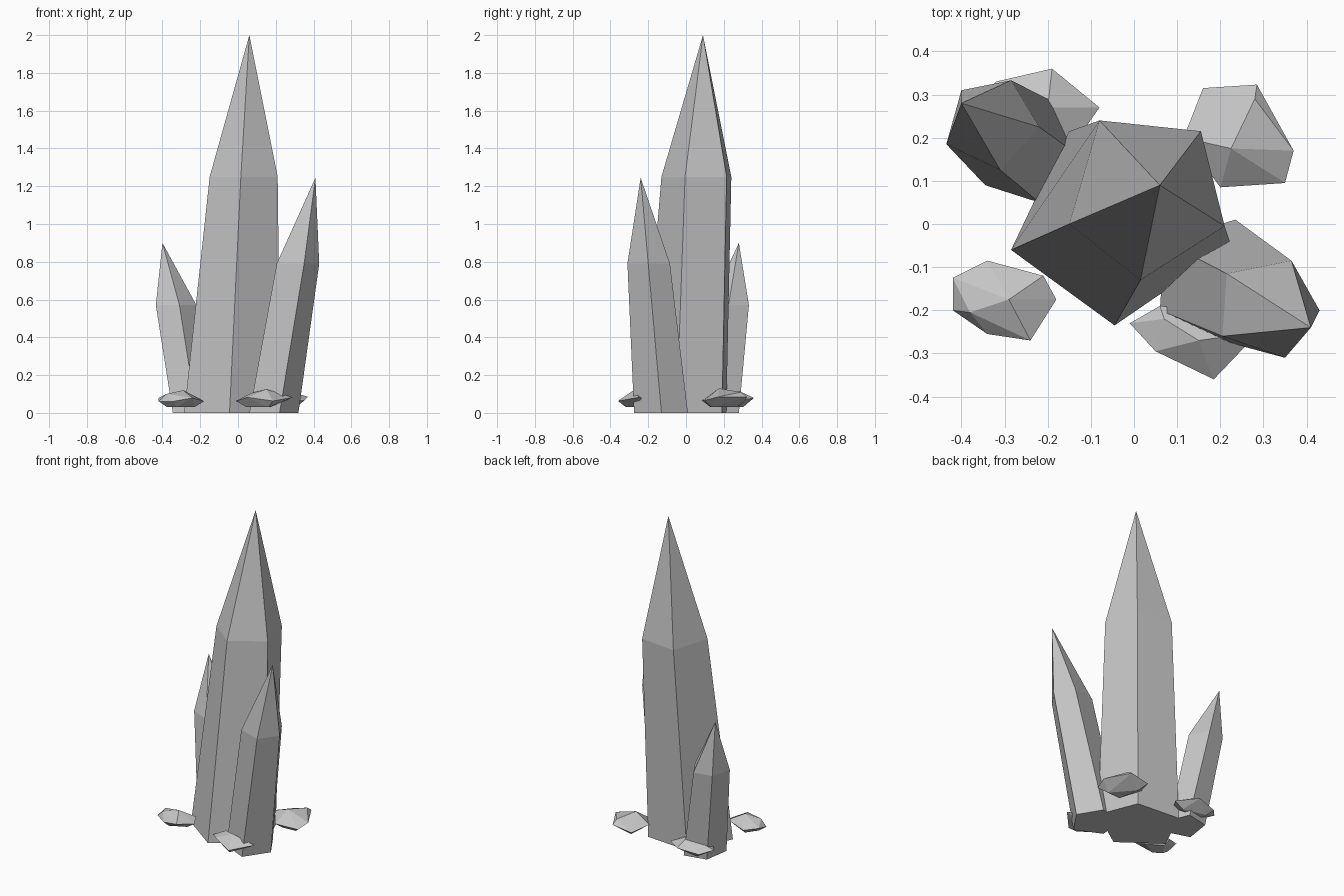
import bpy
import bmesh
from mathutils import Vector

default_cube = bpy.data.objects.get("Cube")
if default_cube:
    bpy.data.objects.remove(default_cube, do_unlink=True)

# Single stone colour
stone = bpy.data.materials.new("pale_grey_stone")
stone.use_nodes = True
colour = (0.56, 0.56, 0.56, 1)
stone.diffuse_color = colour
stone.node_tree.nodes["Principled BSDF"].inputs["Base Color"].default_value = colour


def add_object(name, bm):
    """Turn a bmesh into a flat shaded stone object."""
    bmesh.ops.recalc_face_normals(bm, faces=bm.faces[:])
    mesh = bpy.data.meshes.new(name)
    bm.to_mesh(mesh)
    bm.free()
    mesh.materials.append(stone)
    obj = bpy.data.objects.new(name, mesh)
    bpy.context.collection.objects.link(obj)
    return obj


def crystal(name, base, shoulder, shoulder_height, tip):
    """Leaning prism from a base ring to a shoulder ring, closed by a point."""
    bm = bmesh.new()
    lower = [bm.verts.new((x, y, 0)) for x, y in base]
    upper = [bm.verts.new((x, y, shoulder_height)) for x, y in shoulder]
    point = bm.verts.new(tip)
    bm.faces.new(lower)
    count = len(base)
    for i in range(count):
        j = (i + 1) % count
        bm.faces.new((lower[i], lower[j], upper[j], upper[i]))
        bm.faces.new((upper[i], upper[j], point))
    return add_object(name, bm)


def pebble(name, outline, crown, top, bottom=0.03):
    """Faceted stone: hull of a zigzag rim, crown points and a smaller underside."""
    bm = bmesh.new()
    centre = sum((Vector(p) for p in outline), Vector((0, 0))) / len(outline)
    for i, (x, y) in enumerate(outline):
        rim_height = bottom + (top - bottom) * (0.55 if i % 2 else 0.35)
        bm.verts.new((x, y, rim_height))
        if i % 2 == 0:
            under = centre.lerp(Vector((x, y)), 0.6)
            bm.verts.new((under.x, under.y, bottom))
    for i, (x, y) in enumerate(crown):
        bm.verts.new((x, y, top - 0.02 * i))
    bmesh.ops.convex_hull(bm, input=bm.verts[:])
    loose = [v for v in bm.verts if not v.link_faces]
    bmesh.ops.delete(bm, geom=loose, context='VERTS')
    return add_object(name, bm)


# Tall central crystal
crystal(
    "main_crystal",
    base=[(-0.155, 0.213), (0.13, 0.19), (0.225, -0.05), (-0.045, -0.235), (-0.285, -0.06)],
    shoulder=[(-0.08, 0.24), (0.155, 0.215), (0.21, -0.005), (0.015, -0.13), (-0.15, 0)],
    shoulder_height=1.25,
    tip=(0.06, 0.09, 2),
)

# Two smaller crystals leaning outwards
crystal(
    "front_left_crystal",
    base=[(0.235, 0.01), (0.32, -0.13), (0.22, -0.275), (0.06, -0.2), (0.07, -0.04)],
    shoulder=[(0.365, -0.085), (0.43, -0.2), (0.35, -0.31), (0.205, -0.26), (0.215, -0.115)],
    shoulder_height=0.79,
    tip=(0.41, -0.24, 1.245),
)
crystal(
    "back_right_crystal",
    base=[(-0.18, 0.28), (-0.13, 0.16), (-0.22, 0.05), (-0.345, 0.09), (-0.32, 0.25)],
    shoulder=[(-0.285, 0.333), (-0.22, 0.225), (-0.31, 0.125), (-0.435, 0.185), (-0.4, 0.31)],
    shoulder_height=0.57,
    tip=(-0.4, 0.28, 0.9),
)

# Loose stones around the foot
pebble(
    "front_right_pebble",
    outline=[(-0.42, -0.2), (-0.42, -0.125), (-0.34, -0.085), (-0.21, -0.12),
             (-0.18, -0.175), (-0.24, -0.27), (-0.34, -0.255)],
    crown=[(-0.29, -0.175), (-0.38, -0.205)],
    top=0.12,
)
pebble(
    "front_pebble",
    outline=[(-0.01, -0.23), (0.06, -0.19), (0.2, -0.2), (0.29, -0.25),
             (0.185, -0.36), (0.05, -0.295)],
    crown=[(0.15, -0.27), (0.07, -0.22)],
    top=0.125,
)
pebble(
    "back_left_pebble",
    outline=[(0.2, 0.085), (0.115, 0.2), (0.16, 0.315), (0.285, 0.323),
             (0.35, 0.095), (0.37, 0.17)],
    crown=[(0.225, 0.175), (0.28, 0.29)],
    top=0.13,
)
pebble(
    "back_right_pebble",
    outline=[(-0.08, 0.27), (-0.19, 0.36), (-0.32, 0.33), (-0.38, 0.26),
             (-0.29, 0.16), (-0.15, 0.17)],
    crown=[(-0.2, 0.27), (-0.27, 0.25)],
    top=0.12,
)
